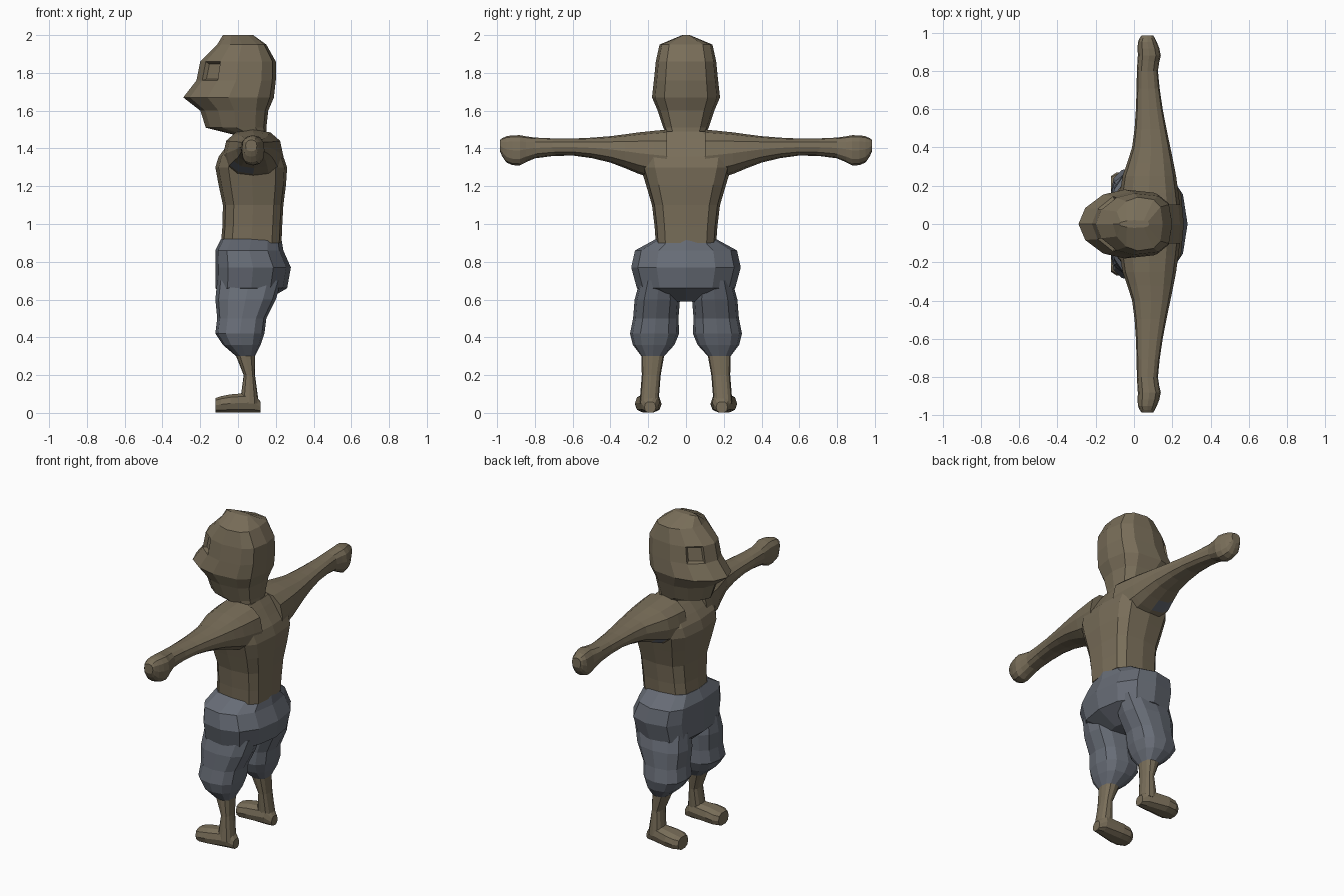
import bpy
import bmesh
from math import sin, cos, pi, copysign
from mathutils import Vector

if "Cube" in bpy.data.objects:
    bpy.data.objects.remove(bpy.data.objects["Cube"])


def make_material(name, red, green, blue):
    material = bpy.data.materials.new(name)
    material.use_nodes = True
    color = (red, green, blue, 1)
    material.diffuse_color = color
    shader = material.node_tree.nodes["Principled BSDF"]
    shader.inputs["Base Color"].default_value = color
    return material


skin = make_material("brown skin", .19, .155, .1)
cloth = make_material("grey blue cloth", .135, .15, .18)

# Ring axis: turns (position, first offset, second offset) into a point
along_x = lambda position, a, b: Vector((position, a, b))
along_y = lambda position, a, b: Vector((a, position, b))
along_z = lambda position, a, b: Vector((a, b, position))


def rounded(value, squareness):
    return copysign(abs(value) ** squareness, value)


def add_midpoints(rows):
    """Put a smoothly curved extra row between each pair of rows."""
    rows = [Vector(row) for row in rows]
    padded = [rows[0], *rows, rows[-1]]
    result = [rows[0]]
    for before, start, end, after in zip(padded, padded[1:], padded[2:], padded[3:]):
        result.append((start + end) / 2 + (start + end - before - after) / 16)
        result.append(end)
    return result


def loft(name, rows, place, materials, side=1, sides=12, front=.8, back=.8,
         center_rule=lambda position, radius: 0, edit=None):
    """Skin rings given as (position, first center, first radius, second radius)."""
    bm = bmesh.new()
    rings = []
    for position, center_a, radius_a, radius_b in rows:
        center_b = center_rule(position, radius_b)
        ring = []
        for step in range(sides):
            angle = 2 * pi * step / sides
            c, s = round(cos(angle), 6), round(sin(angle), 6)
            squareness = back if c >= 0 else front
            point = place(position,
                          center_a + radius_a * rounded(c, squareness),
                          center_b + radius_b * rounded(s, squareness))
            point.y *= side
            ring.append(bm.verts.new(point))
        rings.append(ring)
    for lower, upper in zip(rings, rings[1:]):
        for step in range(sides):
            following = (step + 1) % sides
            bm.faces.new((lower[step], lower[following], upper[following], upper[step]))
    bm.faces.new(rings[0])
    bm.faces.new(rings[-1])
    bmesh.ops.recalc_face_normals(bm, faces=bm.faces)
    if edit:
        edit(bm)
    mesh = bpy.data.meshes.new(name)
    bm.to_mesh(mesh)
    bm.free()
    for material in materials:
        mesh.materials.append(material)
    bpy.context.collection.objects.link(bpy.data.objects.new(name, mesh))


# Torso
torso = [
    (.9, .07, .16, .16),
    (1.1, .08, .16, .18),
    (1.3, .07, .19, .24),
    (1.4, .07, .14, .24),
    (1.49, .08, .07, .12),
]
loft("torso", add_midpoints(torso), along_z, [skin], front=.65, back=.55)


# Sunken eye sockets on the front of the head
def sink_eyes(bm):
    sockets = []
    for face in bm.faces:
        middle = face.calc_center_median()
        if -.2 < middle.x < -.07 and 1.77 < middle.z < 1.85 and abs(middle.y) > .05:
            sockets.append(face)
    bmesh.ops.inset_individual(bm, faces=sockets, thickness=.015, depth=-.02)


# Head with a pointed face
head = [
    (1.47, .07, .08, .1),
    (1.51, -.01, .16, .12),
    (1.6, -.02, .18, .15),
    (1.67, -.05, .24, .18),
    (1.76, -.01, .21, .17),
    (1.86, 0, .2, .16),
    (1.95, .02, .13, .14),
    (2, 0, .08, .02),
]
loft("head", head, along_z, [skin], front=1.1, back=.65, edit=sink_eyes)

# Trouser hips
hips = [
    (.92, .07, .16, .16),
    (.86, .06, .18, .27),
    (.77, .08, .2, .29),
    (.66, .07, .19, .26),
    (.59, .05, .09, .1),
]
loft("trouser_hips", hips, along_z, [cloth], front=.6, back=.9)

arm = [
    (.1, .08, .16, .14),
    (.25, .08, .14, .11),
    (.4, .09, .1, .07),
    (.6, .08, .07, .045),
    (.8, .07, .055, .055),
    (.88, .08, .06, .08),
    (.95, .07, .05, .07),
    (.985, .07, .03, .03),
]
leg = [
    (.7, .06, .17, .1),
    (.6, .04, .16, .12),
    (.5, .02, .13, .12),
    (.42, .01, .13, .13),
    (.36, .02, .1, .11),
    (.3, .04, .05, .06),
    (.2, .06, .03, .05),
    (.05, .06, .05, .05),
]
foot = [
    (.12, .19, .03, .03),
    (.08, .19, .05, .055),
    (-.04, .2, .07, .05),
    (-.09, .2, .07, .045),
    (-.12, .2, .05, .04),
]


# Cloth patch in the armpit
def patch_armpit(bm):
    for face in bm.faces:
        middle = face.calc_center_median()
        if .25 < abs(middle.y) < .32 and face.normal.z < -.7 and middle.x < .08:
            face.material_index = 1


# Bare shin below the trouser cuff
def bare_shin(bm):
    for face in bm.faces:
        if face.calc_center_median().z < .3:
            face.material_index = 1


# Limbs on both sides
for label, side in (("left", -1), ("right", 1)):
    loft(label + "_arm", add_midpoints(arm), along_y, [skin, cloth], side,
         center_rule=lambda position, radius: 1.43 - radius / 2, edit=patch_armpit)
    loft(label + "_leg", leg, along_z, [cloth, skin], side,
         center_rule=lambda position, radius: .2 - .08 * position, edit=bare_shin)
    loft(label + "_foot", foot, along_x, [skin], side, sides=10,
         center_rule=lambda position, radius: radius)
